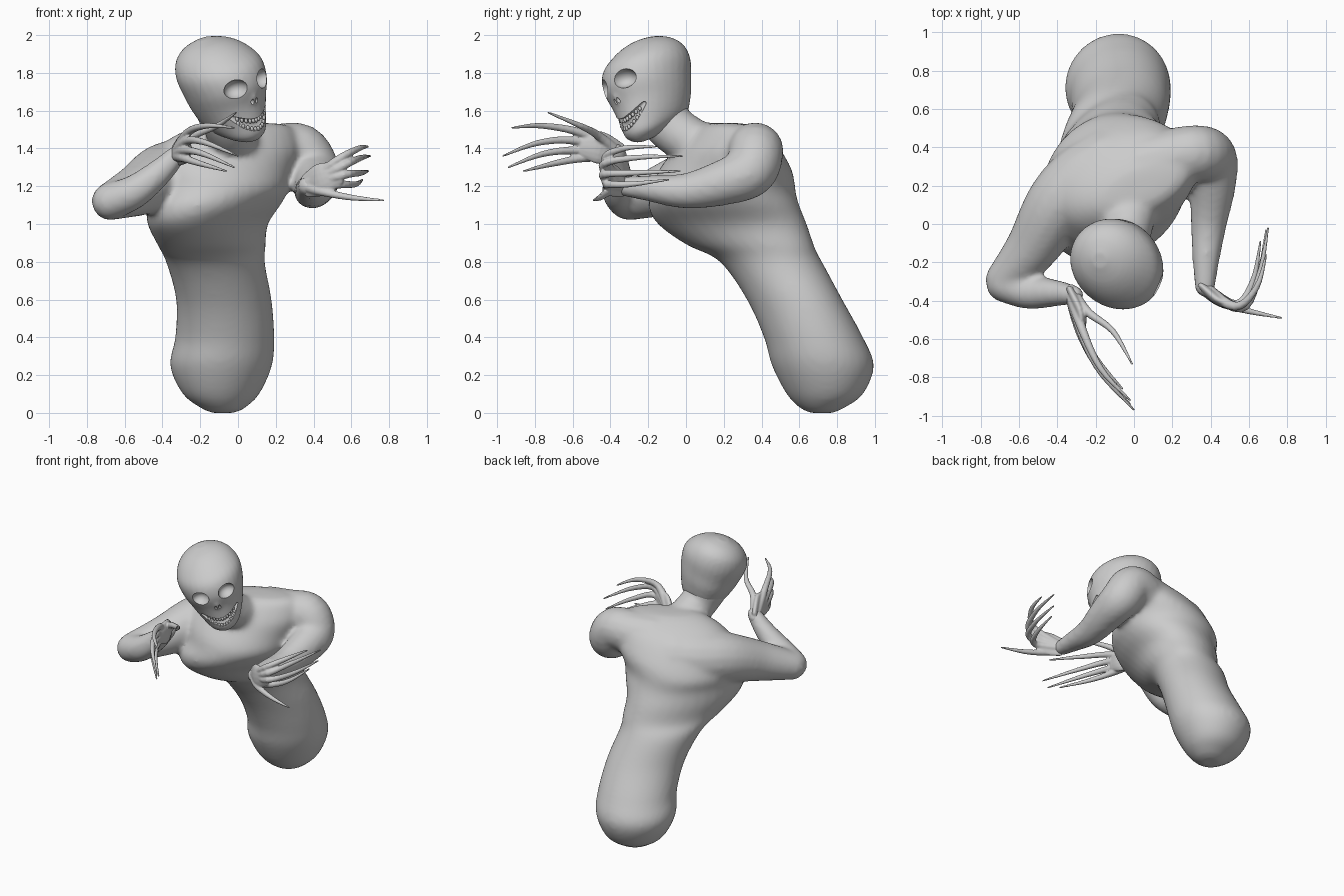
import bpy, bmesh, math
from mathutils import Vector, Matrix

if "Cube" in bpy.data.objects:
    bpy.data.objects.remove(bpy.data.objects["Cube"])

UP = Vector((0, 0, 1))


def spline(rows, n=5):
    """Smoothly resample rows of any width (Catmull-Rom)."""
    out = []
    for i in range(len(rows) - 1):
        a, b, c, d = (rows[max(i - 1, 0)], rows[i], rows[i + 1], rows[min(i + 2, len(rows) - 1)])
        for k in range(n):
            t = k / n
            out.append([0.5 * (2 * q + (r - p) * t + (2 * p - 5 * q + 4 * r - s) * t * t
                               + (3 * q - p - 3 * r + s) * t ** 3) for p, q, r, s in zip(a, b, c, d)])
    return out + [list(rows[-1])]


def skin_rings(bm, rings):
    vs = [[bm.verts.new(p) for p in ring] for ring in rings]
    n = len(vs[0])
    for a, b in zip(vs, vs[1:]):
        for j in range(n):
            bm.faces.new((a[j], a[(j + 1) % n], b[(j + 1) % n], b[j]))
    bm.faces.new(vs[0][::-1])
    bm.faces.new(vs[-1])


def loft(bm, rows, sides=32):
    """Stack of ellipses: z, cx, cy, rx, ry, yaw."""
    rings = []
    for z, cx, cy, rx, ry, yaw in spline(rows):
        m = Matrix.Rotation(math.radians(yaw), 3, 'Z')
        rings.append([Vector((cx, cy, z)) + m @ Vector((rx * math.cos(a), ry * math.sin(a), 0))
                      for a in (2 * math.pi * j / sides for j in range(sides))])
    skin_rings(bm, rings)


def tube(bm, rows, tall=1.0, sides=16):
    """Round-ended limb through points x, y, z, radius."""
    pts = [(Vector(r[:3]), r[3]) for r in spline(rows)]
    (p0, r0), (p1, r1) = pts[0], pts[-1]
    t0, t1 = (p0 - pts[1][0]).normalized(), (p1 - pts[-2][0]).normalized()
    pts = ([(p0 + t0 * r0 * e, r0 * s) for e, s in ((.95, .3), (.7, .71), (.4, .92))] + pts
           + [(p1 + t1 * r1 * e, r1 * s) for e, s in ((.4, .92), (.7, .71), (.95, .3))])
    rings = []
    for i, (p, r) in enumerate(pts):
        t = pts[min(i + 1, len(pts) - 1)][0] - pts[max(i - 1, 0)][0]
        side = t.cross(UP).normalized()
        up = side.cross(t).normalized()
        rings.append([p + side * r * math.cos(a) + up * r * tall * math.sin(a)
                      for a in (2 * math.pi * j / sides for j in range(sides))])
    skin_rings(bm, rings)


def ball(bm, loc, scale, seg=20):
    m = Matrix.Translation(loc) @ Matrix.Diagonal((*scale, 1))
    bmesh.ops.create_uvsphere(bm, u_segments=seg, v_segments=seg // 2, radius=1, matrix=m)


def make(name, bm, matrix=None):
    bmesh.ops.recalc_face_normals(bm, faces=bm.faces)
    me = bpy.data.meshes.new(name)
    bm.to_mesh(me)
    bm.free()
    me.polygons.foreach_set("use_smooth", [True] * len(me.polygons))
    ob = bpy.data.objects.new(name, me)
    bpy.context.collection.objects.link(ob)
    if matrix:
        ob.matrix_world = matrix
    return ob


def fuse(ob, voxel, rounds):
    m = ob.modifiers.new("fuse", 'REMESH')
    m.mode, m.voxel_size, m.use_smooth_shade = 'VOXEL', voxel, True
    s = ob.modifiers.new("soften", 'SMOOTH')
    s.factor, s.iterations = 0.5, rounds


# body: tapering trunk, neck and both arms fused into one skin
bm = bmesh.new()
loft(bm, [(0.0, -.08, .72, .06, .06, 45), (.025, -.08, .72, .12, .11, 45), (.1, -.09, .735, .21, .195, 45),
          (.25, -.09, .725, .275, .265, 45), (.4, -.07, .675, .27, .255, 45), (.6, -.075, .575, .27, .235, 45),
          (.8, -.12, .45, .29, .24, 50), (.89, -.14, .34, .365, .25, 58), (1.0, -.16, .245, .42, .285, 62),
          (1.1, -.13, .2, .42, .33, 60), (1.2, -.1, .2, .39, .36, 50), (1.35, -.06, .215, .405, .29, 25),
          (1.45, -.02, .215, .36, .215, 22), (1.52, .03, .2, .25, .12, 22), (1.535, .03, .2, .12, .05, 22)])
tube(bm, [(.0, .1, 1.39, .13), (-.05, -.08, 1.51, .13), (-.08, -.13, 1.6, .145)])
tube(bm, [(.05, .3, 1.36, .17), (.2, .345, 1.375, .155), (.33, .37, 1.385, .147), (.4, .34, 1.28, .14),
          (.41, .2, 1.22, .122), (.39, 0, 1.175, .095), (.375, -.2, 1.19, .07), (.37, -.33, 1.2, .054)])
tube(bm, [(-.12, .3, 1.27, .21), (-.27, .22, 1.265, .195), (-.4, .09, 1.25, .175),
          (-.53, -.12, 1.18, .14), (-.675, -.29, 1.12, .102)])
tube(bm, [(-.675, -.31, 1.12, .1), (-.55, -.355, 1.17, .09), (-.42, -.36, 1.27, .073),
          (-.31, -.37, 1.38, .05)])
fuse(make("body", bm), 0.018, 8)

# hands: wrist, palm path, then long clawed fingers (knuckle, middle, tip)
hands = {
    "right_hand": ([(-.33, -.35, 1.365, .022), (-.28, -.46, 1.405, .03), (-.275, -.55, 1.415, .022)], [
        ((-.27, -.55, 1.48), (-.17, -.76, 1.52), (-.02, -.92, 1.51)),
        ((-.27, -.58, 1.44), (-.17, -.78, 1.43), (0, -.97, 1.36)),
        ((-.28, -.57, 1.39), (-.18, -.76, 1.37), (-.02, -.94, 1.30)),
        ((-.29, -.54, 1.35), (-.2, -.70, 1.32), (-.06, -.86, 1.28)),
        ((-.24, -.46, 1.465), (-.11, -.56, 1.52), (-.01, -.73, 1.59))]),
    "left_hand": ([(.36, -.33, 1.2, .022), (.44, -.395, 1.235, .03), (.53, -.43, 1.27, .022)], [
        ((.53, -.43, 1.34), (.64, -.33, 1.40), (.69, -.16, 1.41)),
        ((.56, -.44, 1.31), (.65, -.28, 1.35), (.70, -.02, 1.36)),
        ((.56, -.44, 1.26), (.65, -.28, 1.27), (.69, -.03, 1.28)),
        ((.53, -.42, 1.21), (.62, -.30, 1.21), (.66, -.09, 1.235)),
        ((.45, -.41, 1.17), (.6, -.455, 1.14), (.77, -.49, 1.125))]),
}
for name, (palm, fingers) in hands.items():
    bm = bmesh.new()
    tube(bm, palm, tall=2.9)
    wrist = palm[0][:3]
    for a, b, c in fingers:
        tube(bm, [(*wrist, .036), (*a, .023), (*b, .016), (*c, .006)], sides=12)
    fuse(make(name, bm), 0.006, 3)

# head frame: face turned to the side and tilted
left, back, top = Vector((.755, .577, .31)), Vector((-.6, .8, 0)), Vector((-.248, -.186, .95))
head_matrix = Matrix.Translation((-.07, -.2, 1.73)) @ Matrix(
    (left.normalized(), back, top.normalized())).transposed().to_4x4()

# head: long skull with a slight nose ridge and brow
bm = bmesh.new()
loft(bm, [(-.305, 0, -.12, .03, .03, 0), (-.27, 0, -.09, .095, .1, 0), (-.2, 0, -.02, .145, .185, 0),
          (-.1, 0, 0, .185, .22, 0), (0, 0, -.005, .215, .245, 0), (.1, 0, .012, .225, .245, 0),
          (.18, 0, .045, .19, .2, 0), (.235, 0, .065, .125, .13, 0), (.265, 0, .075, .04, .04, 0)])
ball(bm, (0, -.212, -.045), (.03, .03, .06))
head = make("head", bm, head_matrix)
fuse(head, 0.012, 5)

# cutters: eye sockets, nostrils and grinning mouth
bm = bmesh.new()
for s in (-1, 1):
    ball(bm, (s * .1, -.235, .012), (.066, .075, .052))
    ball(bm, (s * .014, -.24, -.085), (.01, .03, .018), 12)
tube(bm, [(-.12, -.145, -.135, .012), (-.07, -.19, -.188, .028), (0, -.21, -.212, .036),
          (.07, -.19, -.188, .028), (.12, -.145, -.135, .012)])
cutter = make("face_cutter", bm, head_matrix)
cutter.hide_render = True
cut = head.modifiers.new("face_holes", 'BOOLEAN')
cut.operation, cut.object, cut.solver = 'DIFFERENCE', cutter, 'EXACT'

# bake the head, then drop the cutter
bpy.context.view_layer.update()
baked = bpy.data.meshes.new_from_object(head.evaluated_get(bpy.context.evaluated_depsgraph_get()))
head.modifiers.clear()
head.data = baked
bpy.data.objects.remove(cutter)

# teeth: upper and lower rows
bm = bmesh.new()
for side in (-1, 1):
    for i in range(-5, 6):
        t = i / 5
        ball(bm, (.09 * t, -.197 + .04 * t * t, -.212 + .045 * t * t + side * .023 * (1 - .45 * t * t)),
             (.0095, .009, .013), 10)
make("teeth", bm, head_matrix)

# keep the rims of sockets and mouth crisp
bpy.ops.object.select_all(action='DESELECT')
head.select_set(True)
bpy.context.view_layer.objects.active = head
bpy.ops.object.shade_smooth_by_angle(angle=math.radians(40))
